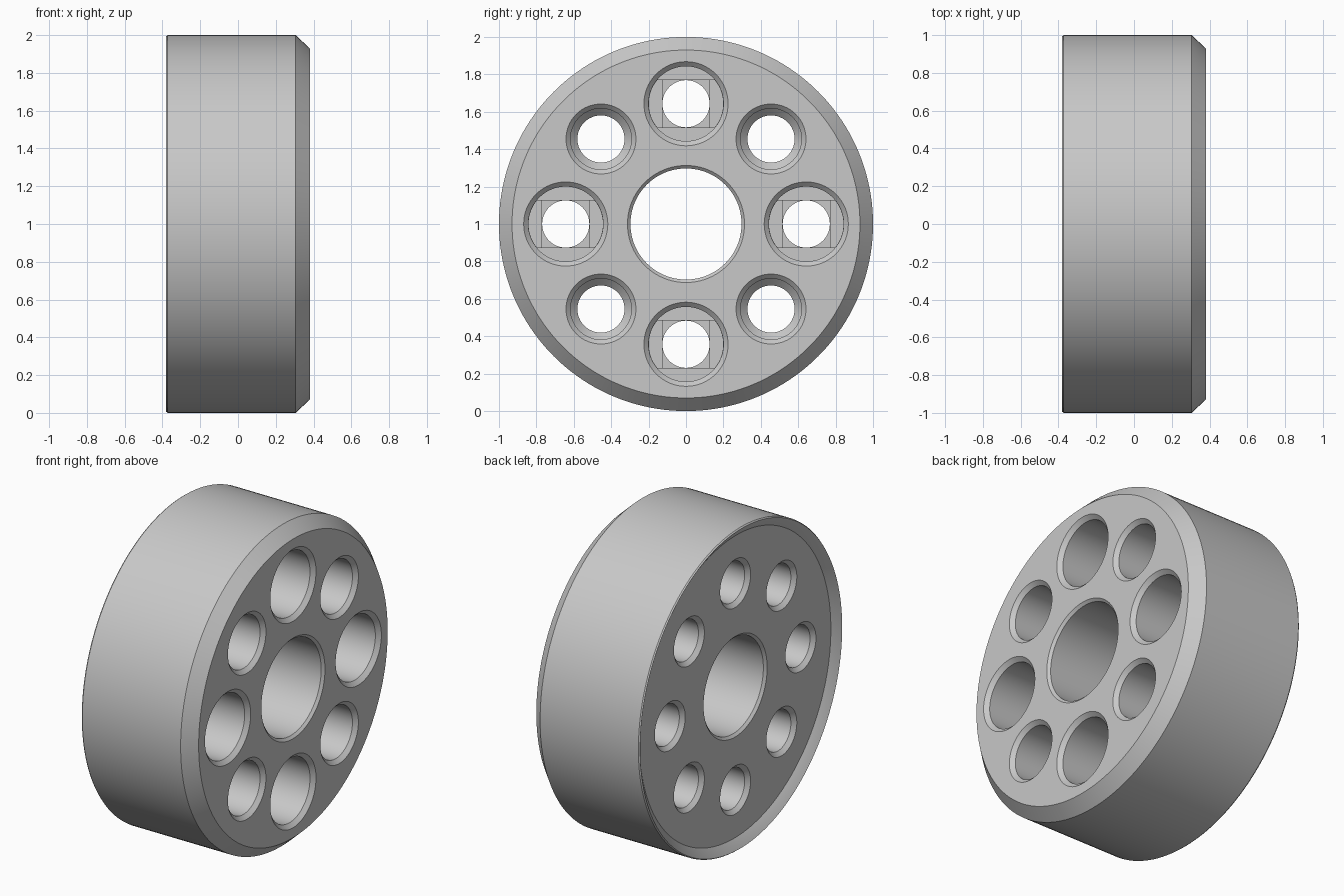
import bpy, bmesh, math
from mathutils import Matrix, Vector

if "Cube" in bpy.data.objects:
    bpy.data.objects.remove(bpy.data.objects["Cube"])

HALF = 0.38          # half thickness along x
FLOOR = -0.34        # dished rear face
PITCH = 0.643        # radius of the ring of holes
SCREW = 0.126        # screw hole radius

grey = bpy.data.materials.new("plain grey")
grey.use_nodes = True
grey.diffuse_color = (0.58, 0.58, 0.58, 1)
grey.node_tree.nodes["Principled BSDF"].inputs["Base Color"].default_value = (0.58, 0.58, 0.58, 1)


def loft(name, rings, centre=(0, 0)):
    """Closed solid from a list of (x, outline) rings."""
    bm = bmesh.new()
    loops = [[bm.verts.new((x, centre[0] + y, 1 + centre[1] + z)) for y, z in ring]
             for x, ring in rings]
    n = len(loops[0])
    for a, b in zip(loops, loops[1:]):
        for i in range(n):
            j = (i + 1) % n
            bm.faces.new((a[i], a[j], b[j], b[i]))
    bm.faces.new(loops[0])
    bm.faces.new(loops[-1])
    bmesh.ops.recalc_face_normals(bm, faces=bm.faces)
    mesh = bpy.data.meshes.new(name)
    bm.to_mesh(mesh)
    bm.free()
    mesh.materials.append(grey)
    obj = bpy.data.objects.new(name, mesh)
    bpy.context.collection.objects.link(obj)
    return obj


def circle(r, n):
    return [(r * math.cos(math.tau * i / n), r * math.sin(math.tau * i / n)) for i in range(n)]


def turned(name, profile, centre=(0, 0), n=64):
    return loft(name, [(x, circle(r, n)) for x, r in profile], centre)


def cut(cutter):
    mod = wheel.modifiers.new("cut", "BOOLEAN")
    mod.operation = "DIFFERENCE"
    mod.solver = "EXACT"
    mod.object = cutter
    bpy.context.view_layer.objects.active = wheel
    bpy.ops.object.modifier_apply(modifier=mod.name)
    bpy.data.objects.remove(cutter)


# Disc with a wide front bevel and a dished rear face
wheel = turned("wheel_hub", [(FLOOR, 0.94), (-HALF + 0.002, 0.99), (-HALF, 0.994),
                             (-HALF + 0.008, 1), (0.305, 1), (HALF, 0.93)], n=160)

# Central bore, bevelled at both ends
cut(turned("bore_cutter", [(-0.5, 0.313), (FLOOR, 0.313), (FLOOR + 0.015, 0.297),
                           (HALF - 0.015, 0.297), (HALF, 0.313), (0.5, 0.313)], n=96))

# Ring of eight holes, alternately counterbored and stepped with a cone
rear = [(-0.5, 0.15), (FLOOR, 0.15), (FLOOR + 0.024, SCREW)]
for k in range(8):
    angle = math.tau * k / 8
    centre = (PITCH * math.cos(angle), PITCH * math.sin(angle))
    if k % 2:
        cut(turned("insert_cutter", rear + [
            (-0.08, SCREW), (-0.043, 0.163), (HALF - 0.024, 0.163),
            (HALF, 0.187), (0.5, 0.187)], centre))
    else:
        cut(turned("counterbore_cutter", rear + [
            (0.0, SCREW), (0.0, 0.2), (HALF - 0.024, 0.2),
            (HALF, 0.225), (0.5, 0.225)], centre))
        # Bridging steps under the screw head: a slot, then a square
        slot = [(y, max(-SCREW, min(SCREW, z))) for y, z in circle(0.199, 64)]
        square = [(a * SCREW, b * SCREW) for a, b in ((-1, -1), (1, -1), (1, 1), (-1, 1))]
        cut(loft("slot_cutter", [(-0.02, slot), (0.02, slot)], centre))
        cut(loft("square_cutter", [(-0.04, square), (0.01, square)], centre))

bpy.ops.object.select_all(action="DESELECT")
wheel.select_set(True)
bpy.context.view_layer.objects.active = wheel
bpy.ops.object.shade_smooth_by_angle(angle=math.radians(25))
